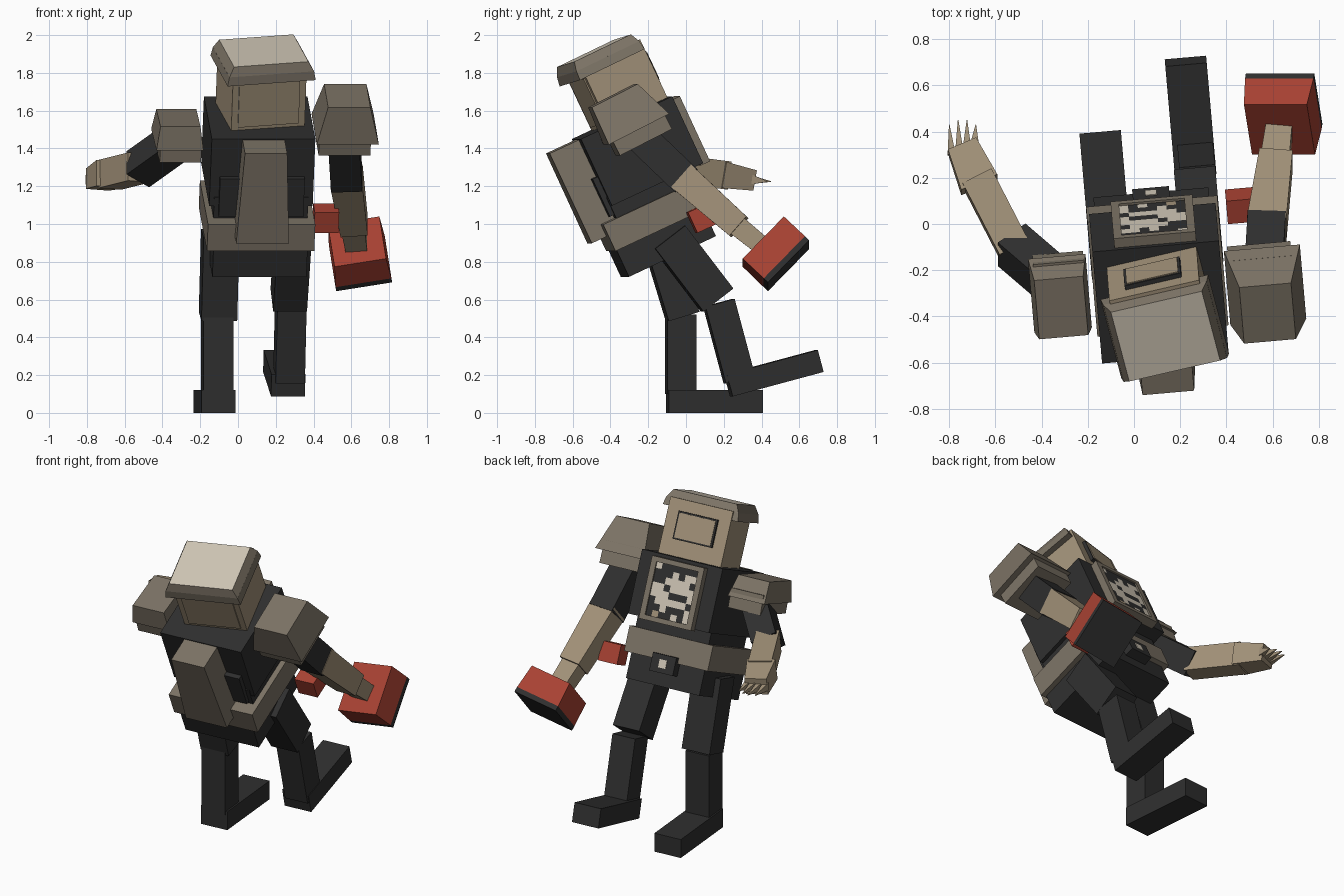
import bpy, bmesh, random
from math import radians
from mathutils import Matrix, Vector, Euler

if "Cube" in bpy.data.objects:
    bpy.data.objects.remove(bpy.data.objects["Cube"])


def material(name, *rgb):
    m = bpy.data.materials.new(name)
    m.diffuse_color = (*rgb, 1)
    m.use_nodes = True
    m.node_tree.nodes["Principled BSDF"].inputs["Base Color"].default_value = m.diffuse_color
    return m


BLACK = material("charcoal", 0.028, 0.028, 0.028)
TAN = material("tan", 0.36, 0.285, 0.19)
GREY = material("warm grey", 0.20, 0.17, 0.13)
CREAM = material("cream", 0.62, 0.56, 0.46)
RED = material("red", 0.40, 0.055, 0.033)


def frame(loc, rot):
    """Matrix from a position and x, y, z angles in degrees."""
    return Matrix.Translation(loc) @ Euler([radians(a) for a in rot]).to_matrix().to_4x4()


def add_object(name, bm, mats, matrix):
    me = bpy.data.meshes.new(name)
    bmesh.ops.recalc_face_normals(bm, faces=bm.faces)
    bm.to_mesh(me)
    bm.free()
    for m in mats:
        me.materials.append(m)
    ob = bpy.data.objects.new(name, me)
    ob.matrix_world = matrix
    bpy.context.collection.objects.link(ob)
    return ob


def block(name, mat, size, matrix, taper=(1, 1), shift=0, cap=None):
    """Box whose top face is scaled by taper and moved in y by shift; cap colours the top."""
    bm = bmesh.new()
    bmesh.ops.create_cube(bm, size=1)
    for v in bm.verts:
        top = v.co.z > 0
        v.co = Vector((v.co.x * size[0] * (taper[0] if top else 1),
                       v.co.y * size[1] * (taper[1] if top else 1) + (shift if top else 0),
                       v.co.z * size[2]))
    if cap:
        for f in bm.faces:
            f.material_index = int(all(v.co.z > 0 for v in f.verts))
    return add_object(name, bm, [mat, cap] if cap else [mat], matrix)


def span(name, mat, F, x, y, z, taper=(1, 1), shift=0, cap=None):
    """Block given by its ranges inside frame F."""
    c = [(a + b) / 2 for a, b in (x, y, z)]
    s = [b - a for a, b in (x, y, z)]
    return block(name, mat, s, F @ Matrix.Translation(c), taper, shift, cap)


def limb(name, mat, a, b, size, taper=1):
    """Tapered block running from point a to point b."""
    a, b = Vector(a), Vector(b)
    z = (b - a).normalized()
    x = Vector((1, 0, 0))
    x = (x - z * x.dot(z)).normalized()
    y = z.cross(x)
    M = Matrix((x, y, z)).transposed().to_4x4()
    M.translation = (a + b) / 2
    return block(name, mat, (*size, (b - a).length), M, (taper, taper))


# torso, in a frame leaning back and slightly turned
B = frame((0.085, 0, 0), (25, 0, 5))
span("pelvis", BLACK, B, (-0.25, 0.25), (0.01, 0.52), (0.79, 0.96))
span("belt", GREY, B, (-0.285, 0.285), (0.0, 0.55), (0.945, 1.10))
span("waist", BLACK, B, (-0.25, 0.25), (0.08, 0.54), (1.08, 1.22))
span("chest", BLACK, B, (-0.275, 0.275), (0.085, 0.62), (1.17, 1.56))
span("rear_plate", BLACK, B, (-0.225, 0.225), (0.055, 0.2), (1.12, 1.34))
span("backpack", GREY, B, (-0.14, 0.14), (-0.085, 0.10), (1.03, 1.555), (0.8, 1))
span("buckle", BLACK, B, (-0.08, 0.08), (0.5, 0.58), (0.87, 0.98))
span("buckle_light", CREAM, B, (-0.025, 0.025), (0.578, 0.584), (0.90, 0.95))
span("belt_pouch", RED, frame((0.465, 0.08, 1.03), (25, 0, 5)),
     (-0.065, 0.065), (-0.055, 0.055), (-0.06, 0.06))

# chest display: frame rails round a speckled panel
for s in (-1, 1):
    span("display_side_rail", GREY, B, (s * 0.16 - 0.018, s * 0.16 + 0.018), (0.61, 0.665), (1.16, 1.54))
    span("display_end_rail", GREY, B, (-0.178, 0.178), (0.61, 0.665),
         (1.35 + s * 0.175 - 0.015, 1.35 + s * 0.175 + 0.015))
random.seed(4)
bm = bmesh.new()
bmesh.ops.create_grid(bm, x_segments=7, y_segments=8, size=0.5)
for f in bm.faces:
    f.material_index = random.choices((0, 1, 2), (50, 45, 5))[0]
add_object("display_panel", bm, [BLACK, CREAM, TAN],
           B @ frame((0, 0.655, 1.35), (-90, 0, 0)) @ Matrix.Diagonal((0.29, 0.33, 1, 1)))

# head with flared cap and face screen
H = frame((0.12, -0.36, 1.74), (25, -4, 13))
span("head", TAN, H, (-0.2, 0.2), (-0.19, 0.165), (-0.17, 0.17))
span("head_rear_panel", TAN, H, (-0.165, 0.165), (-0.197, -0.18), (-0.15, 0.11))
span("neck", BLACK, H, (-0.15, 0.15), (-0.15, 0.12), (-0.24, -0.16))
span("cap", GREY, H, (-0.24, 0.24), (-0.235, 0.155), (0.115, 0.165), (0.96, 0.97))
span("cap_top", GREY, H, (-0.23, 0.23), (-0.23, 0.15), (0.165, 0.215), (0.88, 0.9), 0, CREAM)
span("screen_border", BLACK, H, (-0.125, 0.125), (0.15, 0.185), (-0.07, 0.10))
span("screen", TAN, H, (-0.115, 0.115), (0.18, 0.19), (-0.06, 0.09))

# shoulder guards: flared upper shell over a lower band
R = frame((0.57, -0.29, 1.555), (27, 0, 5))
span("right_shoulder_guard", GREY, R, (-0.165, 0.165), (-0.18, 0.18), (-0.06, 0.155), (0.68, 0.76), -0.03)
span("right_shoulder_band", GREY, R, (-0.15, 0.125), (-0.15, 0.16), (-0.14, 0.0))
L = frame((-0.32, -0.31, 1.475), (20, 0, 5))
span("left_shoulder_guard", GREY, L, (-0.125, 0.125), (-0.17, 0.17), (-0.03, 0.10), (0.85, 0.8), -0.02)
span("left_shoulder_band", GREY, L, (-0.105, 0.115), (-0.16, 0.16), (-0.10, 0.02))

# left arm with clawed hand
limb("left_upper_arm", BLACK, (-0.32, -0.27, 1.44), (-0.53, -0.09, 1.29), (0.16, 0.16))
limb("left_forearm", TAN, (-0.52, -0.11, 1.30), (-0.68, 0.20, 1.26), (0.14, 0.15))
limb("left_hand", TAN, (-0.67, 0.17, 1.265), (-0.745, 0.34, 1.235), (0.17, 0.14), 0.78)
for i in range(4):
    t = i / 3
    a = (-0.79 + 0.10 * t, 0.30 + 0.05 * t, 1.235)
    limb("claw", TAN, a, (-0.80 + 0.115 * t, 0.43 + 0.03 * (1 - abs(2 * t - 1)), 1.225), (0.035, 0.05), 0.08)

# right arm with hammer-like fist block
limb("right_upper_arm", BLACK, (0.56, -0.25, 1.47), (0.575, 0.0, 1.23), (0.165, 0.17))
limb("right_forearm", TAN, (0.575, -0.02, 1.25), (0.615, 0.28, 0.985), (0.17, 0.16), 0.85)
limb("right_wrist", TAN, (0.61, 0.26, 1.0), (0.63, 0.42, 0.87), (0.125, 0.11), 0.9)
F = frame((0.64, 0.476, 0.843), (46, -9, 0))
span("fist_block", RED, F, (-0.15, 0.15), (-0.157, 0.157), (-0.062, 0.093), (0.92, 1))
span("fist_striking_face", BLACK, F, (-0.15, 0.15), (-0.157, 0.157), (-0.093, -0.062))

# legs: thigh, shin and foot as centre, size and tilt
LEGS = {
    "left_thigh": ((-0.10, -0.085, 0.73), (0.19, 0.17, 0.46), 17),
    "left_shin": ((-0.11, -0.028, 0.31), (0.16, 0.155, 0.42), 0),
    "left_foot": ((-0.125, 0.15, 0.06), (0.18, 0.50, 0.12), 0),
    "right_thigh": ((0.28, 0.037, 0.764), (0.18, 0.20, 0.42), 37.5),
    "right_shin": ((0.275, 0.228, 0.38), (0.155, 0.16, 0.42), 15),
    "right_foot": ((0.245, 0.465, 0.21), (0.18, 0.50, 0.12), 15),
}
for name, (loc, size, tilt) in LEGS.items():
    block(name, BLACK, size, frame(loc, (tilt, 0, 5)))
